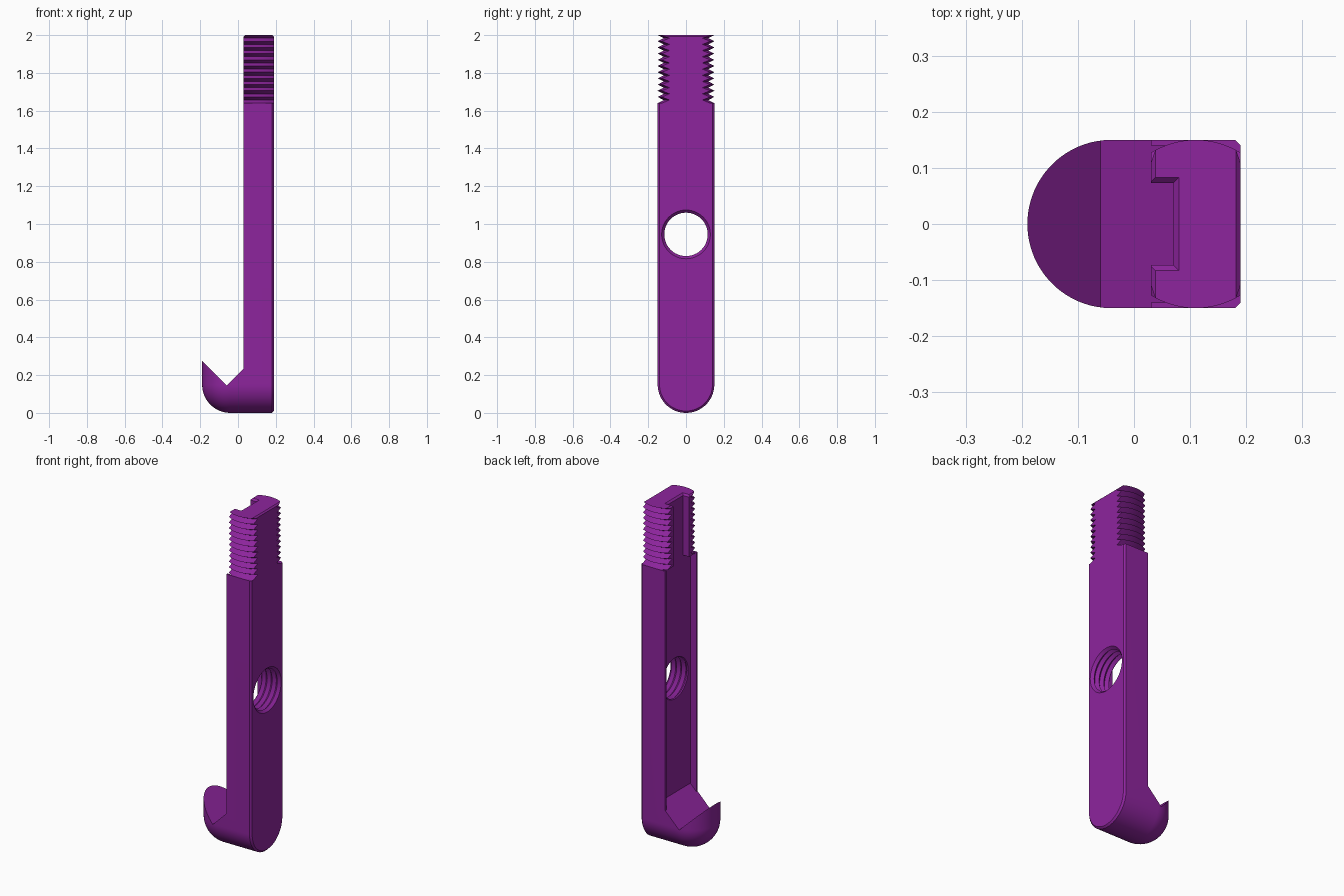
import bpy, bmesh, math

if "Cube" in bpy.data.objects:
    bpy.data.objects.remove(bpy.data.objects["Cube"])

purple = bpy.data.materials.new("purple")
purple.diffuse_color = (0.27, 0.018, 0.34, 1)
purple.use_nodes = True
purple.node_tree.nodes["Principled BSDF"].inputs["Base Color"].default_value = purple.diffuse_color


def loft(name, rings):
    """Closed solid through a list of rings with equal point counts."""
    bm = bmesh.new()
    vs = [[bm.verts.new(p) for p in ring] for ring in rings]
    n = len(vs[0])
    for a, b in zip(vs, vs[1:]):
        for i in range(n):
            j = (i + 1) % n
            bm.faces.new((a[i], a[j], b[j], b[i]))
    bm.faces.new(vs[0][::-1])
    bm.faces.new(vs[-1])
    bmesh.ops.recalc_face_normals(bm, faces=bm.faces)
    me = bpy.data.meshes.new(name)
    bm.to_mesh(me)
    bm.free()
    me.materials.append(purple)
    ob = bpy.data.objects.new(name, me)
    bpy.context.collection.objects.link(ob)
    return ob


def prism(name, profile, half):
    """Profile in x and z, extruded along y."""
    return loft(name, [[(x, y, z) for x, z in profile] for y in (-half, half)])


def combine(ob, cutter, operation='DIFFERENCE'):
    mod = ob.modifiers.new("cut", 'BOOLEAN')
    mod.operation, mod.object, mod.solver = operation, cutter, 'EXACT'
    bpy.context.view_layer.objects.active = ob
    bpy.ops.object.modifier_apply(modifier=mod.name)
    bpy.data.objects.remove(cutter)


def smooth(ob, angle):
    bpy.ops.object.select_all(action='DESELECT')
    ob.select_set(True)
    bpy.context.view_layer.objects.active = ob
    bpy.ops.object.shade_smooth_by_angle(angle=math.radians(angle))


def teeth(start, end, count, root, crest):
    """Zigzag thread profile: (position, radius) pairs."""
    n = 2 * count
    return [(start + (end - start) * i / n, crest if i % 2 == 0 else root)
            for i in range(n + 1)]


R, LEDGE = 0.15, 1.64


def section(x, r):
    """Strip with a round lower end, at a given x."""
    arc = [(x, -r * math.cos(math.pi * i / 40), R - r * math.sin(math.pi * i / 40))
           for i in range(41)]
    return arc + [(x, r, LEDGE), (x, -r, LEDGE)]


# Shank and hook: round nose, straight body, chamfered back face
rings = []
for i in range(25):
    a = math.radians(89.3) * (1 - i / 24)
    rings.append(section(-0.04 - R * math.sin(a), R * math.cos(a)))
rings += [section(0.18, R), section(0.19, R - 0.01)]
shank = loft("hooked_shank", rings)

# V notch and clearance above the hook
combine(shank, prism("notch_cutter", [(-0.3, 0.385), (-0.06, 0.145), (0.03, 0.235),
                                      (0.03, 2.2), (-0.3, 2.2)], 0.3))

# Long channel, its lower end continuing the notch slope
combine(shank, prism("channel_cutter", [(0.0, 0.205), (0.07, 0.275),
                                        (0.07, 1.8), (0.0, 1.8)], 0.14))

# Threaded cross hole
combine(shank, loft("hole_cutter", [
    [(x, r * math.cos(math.tau * k / 48), 0.945 + r * math.sin(math.tau * k / 48))
     for k in range(48)]
    for x, r in teeth(0.026, 0.224, 6, 0.115, 0.13)]))
smooth(shank, 25)

# Threaded end with two flat sides
end = loft("threaded_end", [
    [(0.11 + r * math.cos(math.tau * k / 96), r * math.sin(math.tau * k / 96), z)
     for k in range(96)]
    for z, r in teeth(LEDGE, 2.0, 11, 0.118, 0.15)])
combine(end, prism("flat_cutter", [(0.03, 1.6), (0.19, 1.6), (0.19, 1.992), (0.182, 2.0),
                                   (0.182, 2.05), (0.038, 2.05), (0.038, 2.0),
                                   (0.03, 1.992)], 0.3), 'INTERSECT')

# Narrow slot with a flared mouth
combine(end, loft("slot_cutter", [
    [(0, -w, z), (d, -w, z), (d, w, z), (0, w, z)]
    for z, d, w in ((1.6, 0.07, 0.073), (1.99, 0.07, 0.073), (2.01, 0.09, 0.093))]))
smooth(end, 25)
